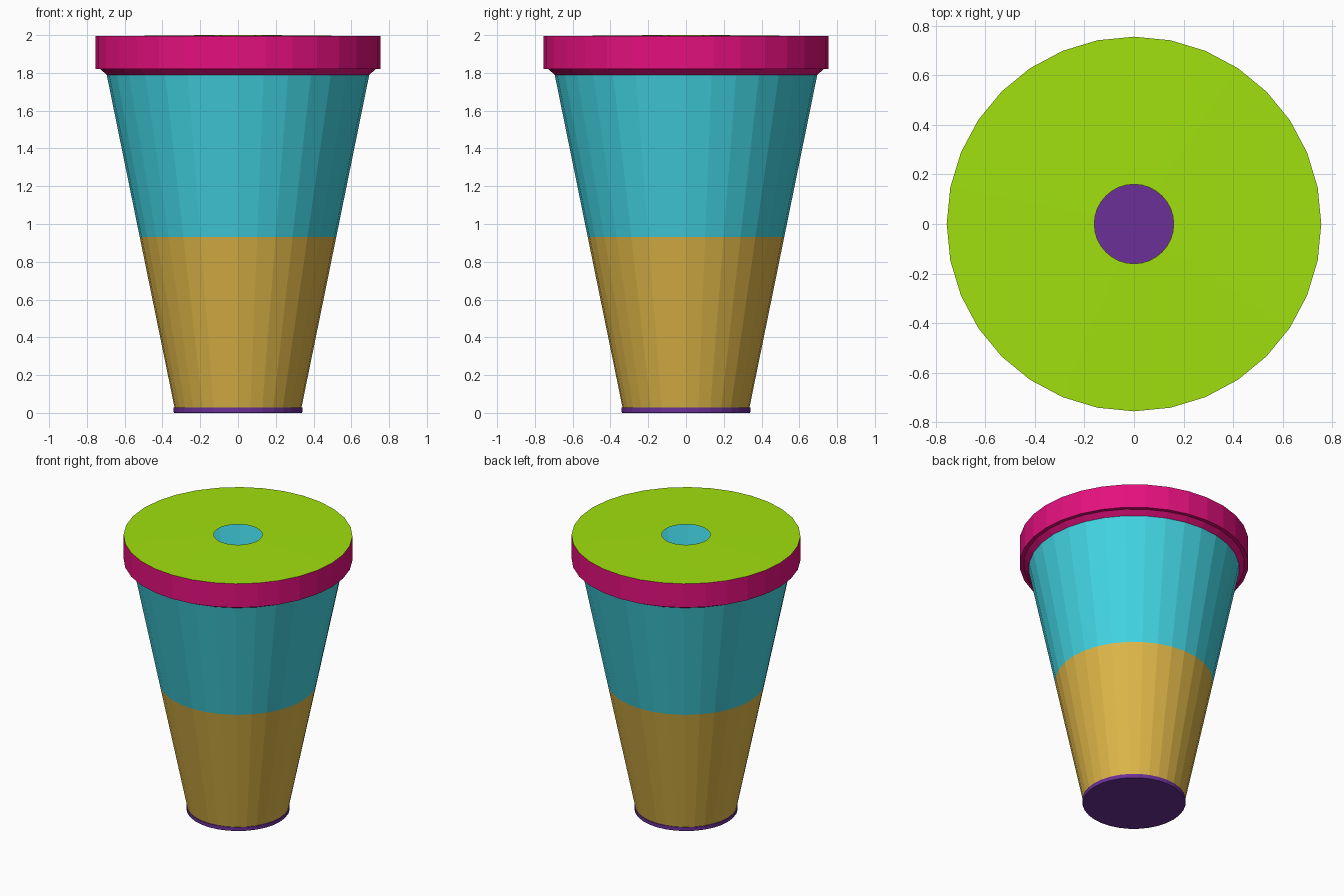
import bpy, bmesh, math

cube = bpy.data.objects.get("Cube")
if cube:
    bpy.data.objects.remove(cube, do_unlink=True)

SIDES = 32


def material(name, srgb):
    linear = [((c / 255 + 0.055) / 1.055) ** 2.4 if c > 10 else c / 3295 for c in srgb]
    mat = bpy.data.materials.new(name)
    mat.use_nodes = True
    mat.diffuse_color = (*linear, 1)
    mat.node_tree.nodes["Principled BSDF"].inputs["Base Color"].default_value = (*linear, 1)
    return mat


def lathe(name, profile, mat, cap_ends=False):
    """Revolve (radius, height) points, listed bottom to top, around z."""
    bm = bmesh.new()
    rings = []
    for radius, z in profile:
        angles = [2 * math.pi * i / SIDES for i in range(SIDES)]
        rings.append([bm.verts.new((radius * math.cos(a), radius * math.sin(a), z))
                      for a in angles])
    for low, high in zip(rings, rings[1:]):
        for i in range(SIDES):
            j = (i + 1) % SIDES
            bm.faces.new((low[i], low[j], high[j], high[i]))
    if cap_ends:
        bm.faces.new(rings[0][::-1])
        bm.faces.new(rings[-1])
    mesh = bpy.data.meshes.new(name)
    bm.to_mesh(mesh)
    bm.free()
    mesh.materials.append(mat)
    obj = bpy.data.objects.new(name, mesh)
    bpy.context.collection.objects.link(obj)
    return obj


purple = material("purple", (106, 48, 150))
gold = material("gold", (222, 182, 72))
teal = material("teal", (66, 212, 226))
pink = material("pink", (228, 16, 126))
green = material("lime green", (160, 224, 14))

# Solid base, also the floor seen through the hole
lathe("base", [(0.338, 0), (0.341, 0.005), (0.341, 0.028)], purple, cap_ends=True)

# Tapered hollow cup in two colours
lathe("lower_cup", [(0.336, 0.028), (0.52, 0.93)], gold)
lathe("upper_cup", [(0.52, 0.93), (0.695, 1.79)], teal)

# Lid: sloped collar, small ledge and upright rim
lathe("lid_rim", [(0.695, 1.79), (0.73, 1.82), (0.755, 1.82), (0.755, 1.994)], pink)

# Slightly raised lid top with a straw hole
lathe("lid_top", [(0.755, 1.994), (0.16, 2.0)], green)
